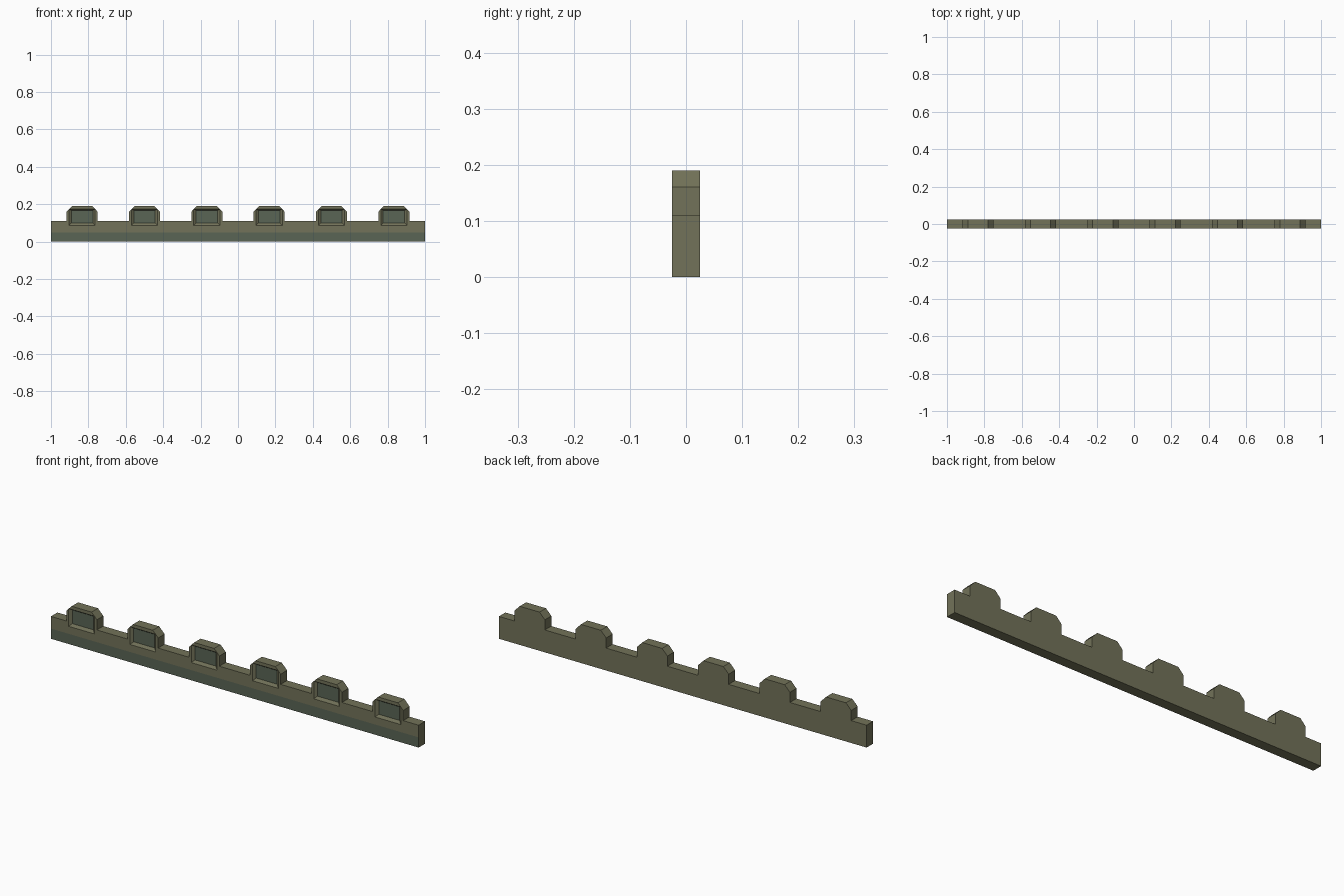
import bpy, bmesh

if "Cube" in bpy.data.objects:
    bpy.data.objects.remove(bpy.data.objects["Cube"])

Y = 0.025                      # half thickness
RAIL, SPLIT = 0.11, 0.05       # rail top, top of green front band
W, T = 0.083, 0.054            # merlon half width, half width of its flat top
SHOULDER, TOP = 0.16, 0.19
DEPTH = 0.01
centres = [-5 / 6 + i / 3 for i in range(6)]


def material(name, colour):
    m = bpy.data.materials.new(name)
    m.diffuse_color = colour
    m.use_nodes = True
    m.node_tree.nodes["Principled BSDF"].inputs["Base Color"].default_value = m.diffuse_color
    return m


bm = bmesh.new()


def face(points, mat=0):
    f = bm.faces.new([bm.verts.new(p) for p in points])
    f.material_index = mat


def front(points, mat=0, y=-Y):
    face([(x, y, z) for x, z in points], mat)


# silhouette: back face and all edges through the thickness
outline = [(-1, 0), (1, 0), (1, SPLIT), (1, RAIL)]
for c in reversed(centres):
    outline += [(c + W, RAIL), (c + W, SHOULDER), (c + T, TOP),
                (c - T, TOP), (c - W, SHOULDER), (c - W, RAIL)]
outline += [(-1, RAIL), (-1, SPLIT)]
front(outline[::-1], y=Y)
for (x0, z0), (x1, z1) in zip(outline, outline[1:] + outline[:1]):
    face([(x0, -Y, z0), (x0, Y, z0), (x1, Y, z1), (x1, -Y, z1)])

# green lower band of the front
stops = [-1] + [c + s * W for c in centres for s in (-1, 1)] + [1]
front([(-1, 0), (1, 0)] + [(x, SPLIT) for x in reversed(stops)], 1)

# plain front between merlons
for a, b in zip(stops[::2], stops[1::2]):
    front([(a, SPLIT), (b, SPLIT), (b, RAIL), (a, RAIL)])

# merlon fronts with a sloped recess and green panel
for c in centres:
    def rect(r, low, high, y):
        return [(c - r, y, low), (c + r, y, low), (c + r, y, high), (c - r, y, high)]

    rim = rect(0.07, 0.087, 0.174, -Y)
    panel = rect(0.057, 0.1, 0.167, -Y + DEPTH)
    p = [(c + x, -Y, z) for x, z in
         [(-W, SPLIT), (W, SPLIT), (W, RAIL), (W, SHOULDER),
          (T, TOP), (-T, TOP), (-W, SHOULDER), (-W, RAIL)]]
    face([p[0], p[1], rim[1], rim[0]])
    face([p[1], p[2], p[3], rim[2], rim[1]])
    face([p[3], p[4], rim[2]])
    face([p[4], p[5], rim[3], rim[2]])
    face([p[5], p[6], rim[3]])
    face([p[6], p[7], p[0], rim[0], rim[3]])
    for i in range(4):
        j = (i + 1) % 4
        face([rim[i], rim[j], panel[j], panel[i]])
    face(panel, 1)

bmesh.ops.remove_doubles(bm, verts=bm.verts, dist=1e-5)
bmesh.ops.recalc_face_normals(bm, faces=bm.faces)
mesh = bpy.data.meshes.new("battlement_wall")
bm.to_mesh(mesh)
bm.free()
mesh.materials.append(material("olive", (0.17, 0.17, 0.10, 1)))
mesh.materials.append(material("dark_green", (0.10, 0.13, 0.09, 1)))
bpy.context.collection.objects.link(bpy.data.objects.new("battlement_wall", mesh))
